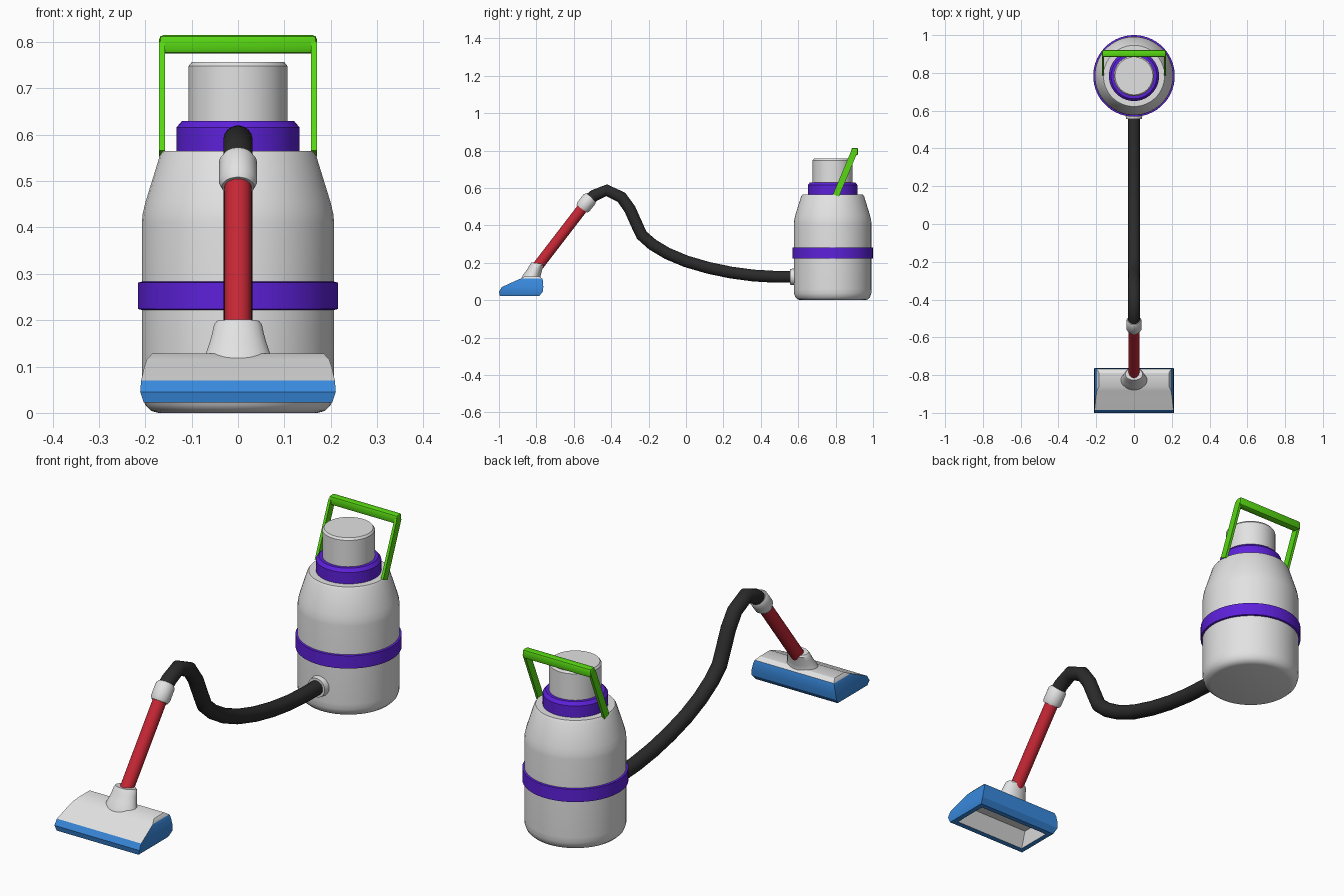
import bpy, bmesh, math
from mathutils import Vector

if "Cube" in bpy.data.objects:
    bpy.data.objects.remove(bpy.data.objects["Cube"])


def material(name, r, g, b):
    m = bpy.data.materials.new(name)
    m.use_nodes = True
    m.diffuse_color = (r, g, b, 1)
    m.node_tree.nodes["Principled BSDF"].inputs["Base Color"].default_value = (r, g, b, 1)
    return m


white = material("off white", .76, .76, .76)
purple = material("purple", .11, .015, .70)
green = material("green", .095, .68, .006)
blue = material("blue", .04, .25, .72)
red = material("red", .56, .02, .035)
black = material("charcoal", .024, .024, .024)


def finish(name, bm, mats, angle=35):
    bmesh.ops.recalc_face_normals(bm, faces=bm.faces)
    mesh = bpy.data.meshes.new(name)
    bm.to_mesh(mesh)
    bm.free()
    for m in mats:
        mesh.materials.append(m)
    ob = bpy.data.objects.new(name, mesh)
    bpy.context.collection.objects.link(ob)
    bpy.ops.object.select_all(action='DESELECT')
    ob.select_set(True)
    bpy.context.view_layer.objects.active = ob
    bpy.ops.object.shade_smooth_by_angle(angle=math.radians(angle))
    return ob


def bridge(bm, rings):
    """Quads between successive closed rings."""
    faces = []
    for a, b in zip(rings, rings[1:]):
        n = len(a)
        faces += [bm.faces.new((a[i], a[(i + 1) % n], b[(i + 1) % n], b[i])) for i in range(n)]
    return faces


def loft(name, path, radii, mat, sides=24, axis=None, x=0, angle=35):
    """Tube along (y, z) points; each radius is a number or an (x, other) pair."""
    bm = bmesh.new()
    pts = [Vector((x, y, z)) for y, z in path]
    rings = []
    for i, p in enumerate(pts):
        t = Vector(axis) if axis else (pts[min(i + 1, len(pts) - 1)] - pts[max(i - 1, 0)])
        side = Vector((1, 0, 0))
        other = t.normalized().cross(side)
        r = radii[i] if isinstance(radii, list) else radii
        rx, ry = r if isinstance(r, tuple) else (r, r)
        ring = []
        for k in range(sides):
            a = math.tau * (k + .5) / sides
            ring.append(bm.verts.new(p + side * rx * math.cos(a) + other * ry * math.sin(a)))
        rings.append(ring)
    bridge(bm, rings)
    bm.faces.new(rings[0])
    bm.faces.new(rings[-1])
    return finish(name, bm, [mat], angle)


def lathe(name, profile, mat):
    """Turned part on the tank axis from (radius, z) pairs."""
    return loft(name, [(.784, z) for r, z in profile], [r for r, z in profile],
                mat, 48, (0, 0, 1))


# Tank
lathe("tank", [(.172, 0), (.187, .004), (.2, .016), (.207, .036), (.208, .06), (.208, .41),
               (.206, .43), (.2, .455), (.169, .555), (.162, .565)], white)
lathe("tank_band", [(.208, .222), (.216, .224), (.216, .281), (.208, .283)], purple)
lathe("collar", [(.133, .555), (.133, .616), (.121, .63)], purple)
lathe("motor_cap", [(.107, .62), (.107, .748), (.1, .757)], white)

# Carry handle
for sign, label in ((1, "left"), (-1, "right")):
    loft("handle_arm_" + label, [(.802, .56), (.9, .795)], (.0085, .024), green, 4,
         x=.164 * sign)
bm = bmesh.new()
bmesh.ops.create_cube(bm, size=1)
for v in bm.verts:
    v.co = Vector((v.co.x * .34, v.co.y * .036 + .902, v.co.z * .04 + .795))
bmesh.ops.bevel(bm, geom=list(bm.edges), offset=.009, segments=2, profile=.5, affect='EDGES')
finish("handle_grip", bm, [green])

# Hose and its fittings
loft("hose_socket", [(.61, .125), (.575, .125), (.555, .125)], [.05, .045, .042], white)
loft("hose", [(.58, .125), (.48, .125), (.36, .132), (.24, .148), (.12, .173), (0, .208),
              (-.1, .25), (-.18, .298), (-.237, .348), (-.268, .415), (-.3, .487),
              (-.345, .55), (-.425, .588), (-.49, .56), (-.535, .525)], .032, black, 20, angle=60)
loft("wand_cuff", [(-.508, .55), (-.516, .541), (-.549, .499), (-.557, .488)],
     [.034, .041, .041, .035], white)
loft("wand", [(-.54, .51), (-.8, .172)], .029, red)

# Floor head: stacked rectangular sections with a hollow underside
sections = [(.085, .165, -.93, -.81), (.022, .18, -.97, -.808), (.022, .203, -.995, -.785),
            (.045, .211, -1, -.766), (.07, .209, -.985, -.763), (.1, .202, -.92, -.764),
            (.115, .197, -.885, -.768), (.128, .185, -.86, -.788)]
bm = bmesh.new()
rings = [[bm.verts.new(c) for c in ((-w, f, z), (w, f, z), (w, b, z), (-w, b, z))]
         for z, w, f, b in sections]
for i, face in enumerate(bridge(bm, rings)):
    level, wall = divmod(i, 4)
    upper_front = level >= 4 and wall == 0
    face.material_index = 1 if level not in (0, 6) and not upper_front else 0
bm.faces.new(rings[0])
bm.faces.new(rings[-1])
finish("floor_head", bm, [white, blue], 30)

# Flared neck joining the head to the wand
loft("head_neck", [(-.828, .112), (-.825, .13), (-.815, .15), (-.805, .172), (-.797, .19), (-.796, .198)],
     [(.076, .052), (.069, .047), (.062, .042), (.056, .038), (.052, .036), (.046, .031)],
     white, axis=(0, .12, 1))
